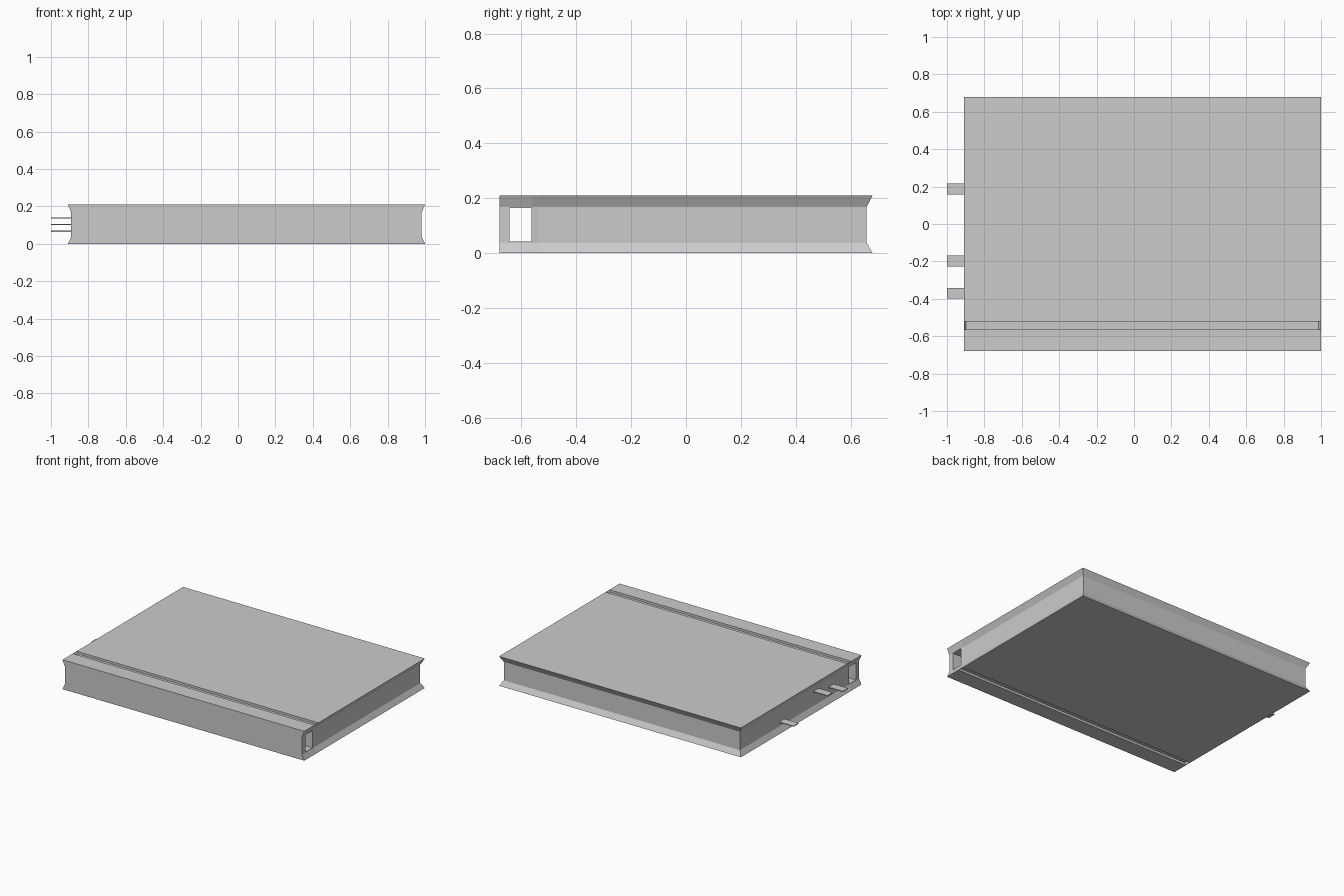
import bpy
import bmesh

cube = bpy.data.objects.get("Cube")
if cube:
    bpy.data.objects.remove(cube, do_unlink=True)

grey = bpy.data.materials.new("plain grey")
grey.use_nodes = True
colour = (0.6, 0.6, 0.6, 1)
grey.diffuse_color = colour
grey.node_tree.nodes["Principled BSDF"].inputs["Base Color"].default_value = colour

LEFT, RIGHT, FRONT, BACK, TOP = -0.91, 1.0, -0.68, 0.68, 0.21


def loft(name, rings):
    """Solid through a stack of matching outlines, capped at both ends."""
    bm = bmesh.new()
    loops = [[bm.verts.new(p) for p in ring] for ring in rings]
    for a, b in zip(loops, loops[1:]):
        for i in range(len(a)):
            j = (i + 1) % len(a)
            bm.faces.new((a[i], a[j], b[j], b[i]))
    bm.faces.new(loops[0][::-1])
    bm.faces.new(loops[-1])
    bmesh.ops.recalc_face_normals(bm, faces=bm.faces)
    mesh = bpy.data.meshes.new(name)
    bm.to_mesh(mesh)
    bm.free()
    mesh.materials.append(grey)
    obj = bpy.data.objects.new(name, mesh)
    bpy.context.collection.objects.link(obj)
    return obj


def rect(x0, x1, y0, y1, z):
    return [(x0, y0, z), (x1, y0, z), (x1, y1, z), (x0, y1, z)]


def box(name, x0, x1, y0, y1, z0, z1):
    return loft(name, [rect(x0, x1, y0, y1, z0), rect(x0, x1, y0, y1, z1)])


def outline(z, spine, pages):
    """Book outline with the spine ends and page edges drawn in."""
    side = [(FRONT, spine), (-0.565, spine), (-0.54, pages), (BACK - pages, pages)]
    return ([(RIGHT - d, y, z) for y, d in side]
            + [(LEFT + d, y, z) for y, d in reversed(side)])


# Closed book: covers flare out past the recessed page block
book = loft("book", [outline(0, 0, 0), outline(0.037, 0.018, 0.022),
                     outline(0.168, 0.018, 0.022), outline(TOP, 0, 0)])

# Hollow behind the spine, and a hinge groove in each cover
cutters = [box("spine_hollow_cutter", -1.2, 1.2, -0.643, -0.563, 0.042, 0.165)]
for name, face, sign in (("top", TOP, 1), ("bottom", 0, -1)):
    steps = [(0.013, -0.016), (0.001, 0), (0.001, 0.02)]
    cutters.append(loft(name + "_groove_cutter", [
        rect(LEFT + inset, RIGHT - inset, -0.565, -0.521, face + sign * h)
        for inset, h in steps]))
for cutter in cutters:
    cutter.hide_render = True
    cutter.hide_viewport = True
    cutter.display_type = 'WIRE'
    mod = book.modifiers.new(cutter.name, 'BOOLEAN')
    mod.operation = 'DIFFERENCE'
    mod.solver = 'EXACT'
    mod.object = cutter

# Bake the cuts and drop the cutters
graph = bpy.context.evaluated_depsgraph_get()
baked = bpy.data.meshes.new_from_object(book.evaluated_get(graph))
book.modifiers.clear()
book.data = baked
for cutter in cutters:
    bpy.data.objects.remove(cutter, do_unlink=True)

# Page marker tabs
for name, y, z in (("back", 0.187, 0.067), ("middle", -0.198, 0.138), ("front", -0.37, 0.103)):
    box(name + "_page_tab", -1, -0.87, y - 0.029, y + 0.029, z - 0.003, z + 0.003)
